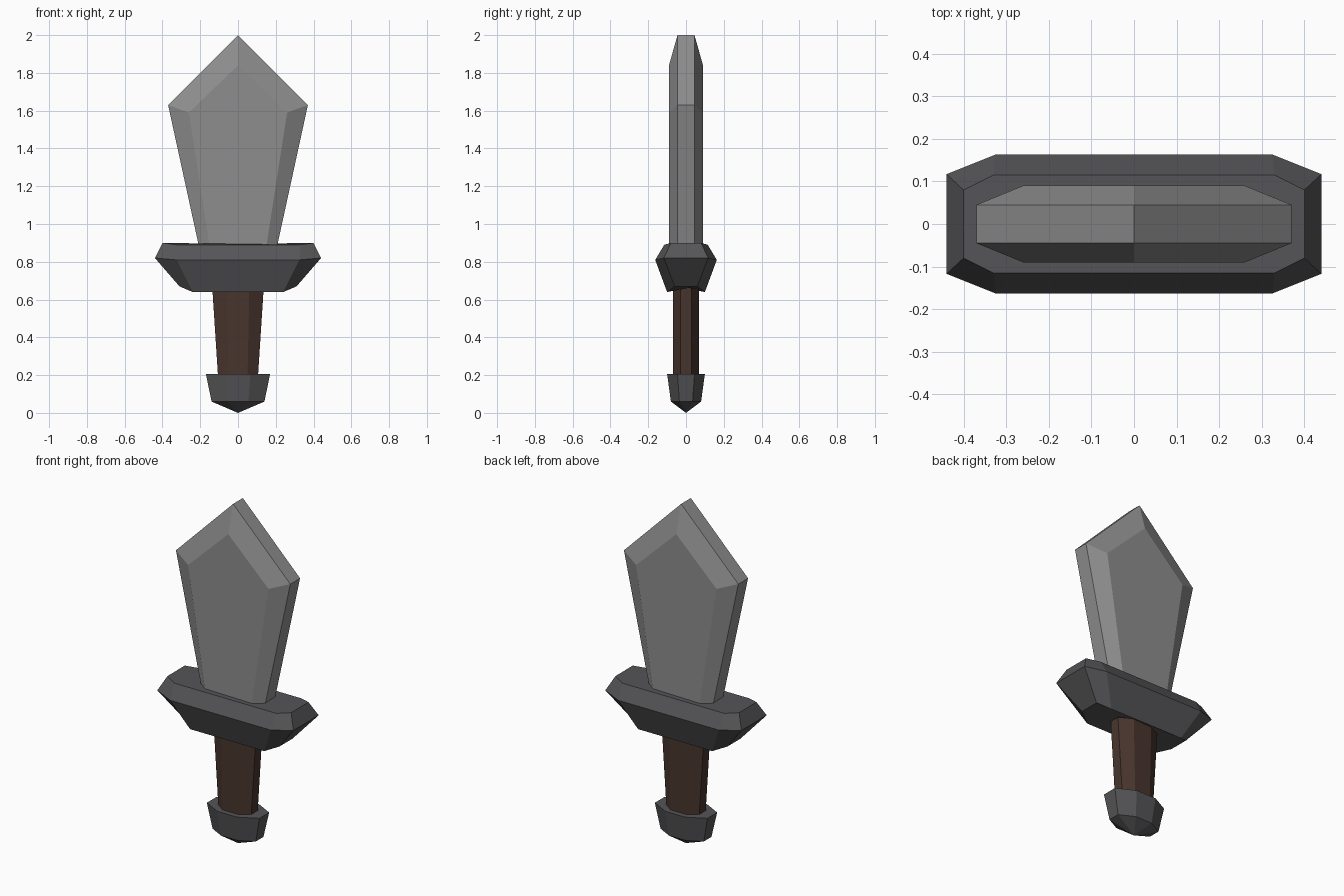
import bpy, bmesh

if "Cube" in bpy.data.objects:
    bpy.data.objects.remove(bpy.data.objects["Cube"])


def material(name, rgb):
    m = bpy.data.materials.new(name)
    m.diffuse_color = (*rgb, 1)
    m.use_nodes = True
    m.node_tree.nodes["Principled BSDF"].inputs["Base Color"].default_value = m.diffuse_color
    return m


steel = material("blade steel", (0.27, 0.27, 0.272))
iron = material("dark iron", (0.09, 0.09, 0.095))
leather = material("brown grip", (0.065, 0.036, 0.027))


def loft(name, rings, mat, tip=None):
    """Skin a list of equal-length rings; cap the ends (first end with a tip if given)."""
    bm = bmesh.new()
    loops = [[bm.verts.new(p) for p in ring] for ring in rings]
    n = len(loops[0])
    for a, b in zip(loops, loops[1:]):
        for i in range(n):
            j = (i + 1) % n
            bm.faces.new((a[i], a[j], b[j], b[i]))
    bm.faces.new(loops[-1])
    if tip:
        t = bm.verts.new(tip)
        for i in range(n):
            bm.faces.new((t, loops[0][i], loops[0][(i + 1) % n]))
    else:
        bm.faces.new(loops[0])
    bmesh.ops.recalc_face_normals(bm, faces=bm.faces)
    me = bpy.data.meshes.new(name)
    bm.to_mesh(me)
    bm.free()
    me.materials.append(mat)
    ob = bpy.data.objects.new(name, me)
    bpy.context.collection.objects.link(ob)
    return ob


def octagon(xe, ye, xs, ys, z, ze=None):
    """End corners (xe, ye) at height ze, side corners (xs, ys) at height z."""
    ze = z if ze is None else ze
    return [(xe, -ye, ze), (xe, ye, ze), (xs, ys, z), (-xs, ys, z),
            (-xe, ye, ze), (-xe, -ye, ze), (-xs, -ys, z), (xs, -ys, z)]


def blade_ring(base, wide, shoulder, tip, y):
    return [(-base, y, 0.85), (base, y, 0.85), (wide, y, shoulder),
            (0, y, tip), (-wide, y, shoulder)]


# Blade: flat edge band with a bevelled face on each side
inner, outer = (0.145, 0.26, 1.59, 1.84), (0.20, 0.37, 1.63, 2.0)
loft("blade", [blade_ring(*inner, -0.09), blade_ring(*outer, -0.045),
               blade_ring(*outer, 0.045), blade_ring(*inner, 0.09)], steel)

# Cross guard
loft("guard", [octagon(0.31, 0.06, 0.24, 0.10, 0.64, 0.67),
               octagon(0.44, 0.117, 0.325, 0.163, 0.81, 0.82),
               octagon(0.40, 0.08, 0.33, 0.115, 0.89, 0.90)], iron)

# Tapered grip
loft("grip", [octagon(0.105, 0.03, 0.05, 0.07, 0.18),
              octagon(0.136, 0.03, 0.06, 0.07, 0.66)], leather)

# Pommel with a pointed underside
loft("pommel", [octagon(0.14, 0.035, 0.055, 0.08, 0.06),
                octagon(0.17, 0.045, 0.065, 0.10, 0.207)], iron, tip=(0, 0, 0))
